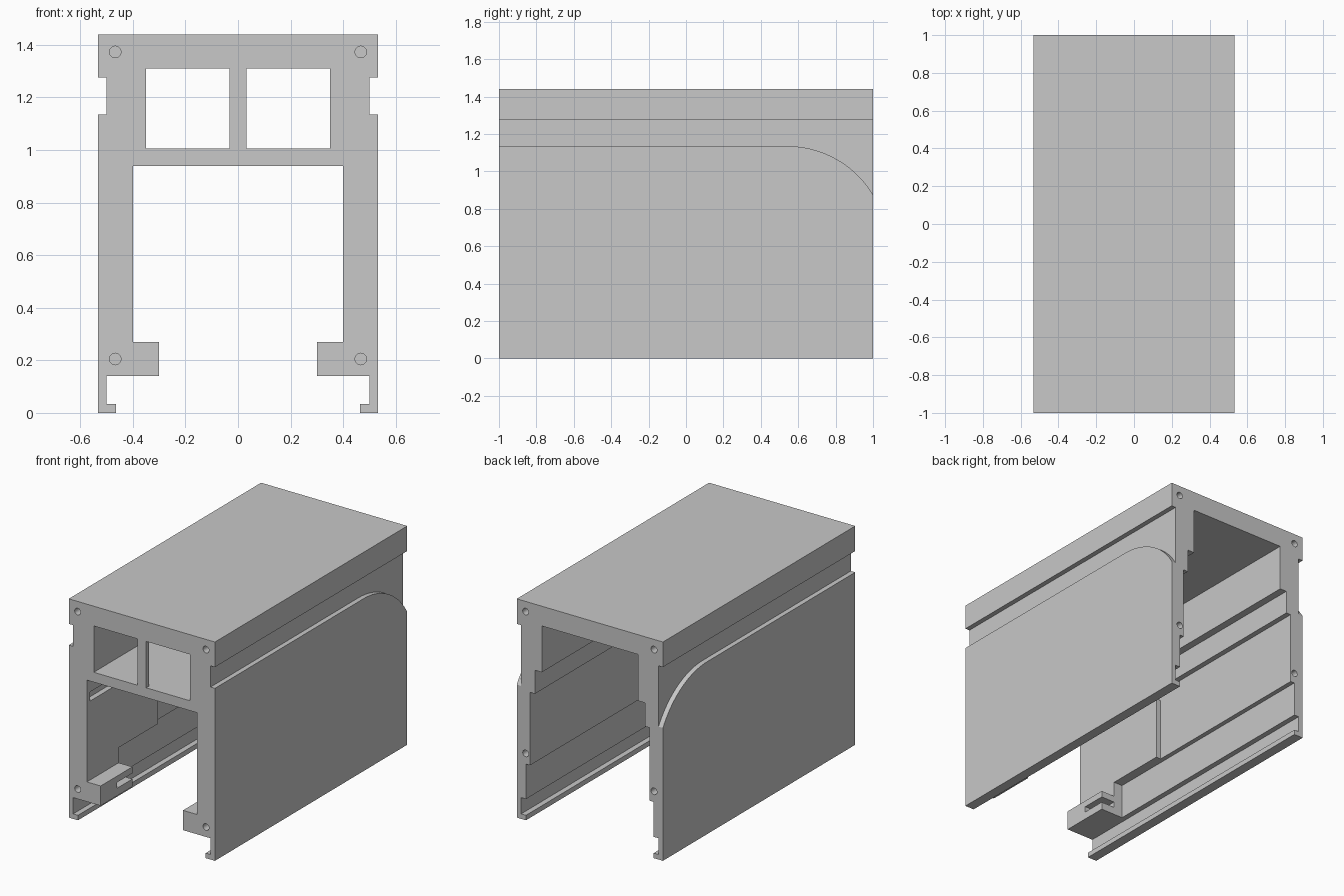
import bpy, bmesh, math
from mathutils import Vector, Matrix

old = bpy.data.objects.get("Cube")
if old:
    bpy.data.objects.remove(old, do_unlink=True)

grey = bpy.data.materials.new("plain grey")
grey.use_nodes = True
colour = (0.58, 0.58, 0.58, 1)
grey.diffuse_color = colour
grey.node_tree.nodes["Principled BSDF"].inputs["Base Color"].default_value = colour


def finish(name, bm):
    bmesh.ops.recalc_face_normals(bm, faces=bm.faces)
    mesh = bpy.data.meshes.new(name)
    bm.to_mesh(mesh)
    bm.free()
    mesh.materials.append(grey)
    obj = bpy.data.objects.new(name, mesh)
    bpy.context.collection.objects.link(obj)
    return obj


def add_prism(bm, points, offset):
    """Extrude a closed outline along an offset."""
    face = bm.faces.new([bm.verts.new(p) for p in points])
    new = bmesh.ops.extrude_face_region(bm, geom=[face], use_keep_orig=True)
    verts = [v for v in new["geom"] if isinstance(v, bmesh.types.BMVert)]
    bmesh.ops.translate(bm, verts=verts, vec=offset)


def add_box(bm, x, y, z):
    outline = [(x[0], y[0], z[0]), (x[1], y[0], z[0]),
               (x[1], y[0], z[1]), (x[0], y[0], z[1])]
    add_prism(bm, outline, Vector((0, y[1] - y[0], 0)))


def both_sides(x):
    return [x, (-x[1], -x[0])]


def box_part(name, x, y, z):
    bm = bmesh.new()
    add_box(bm, x, y, z)
    return finish(name, bm)


# Housing: one constant profile with stepped inner walls and outer grooves
W, G, TOP = 0.532, 0.50, 1.44
half = [(W, TOP), (W, 1.275), (G, 1.275), (G, 1.135), (W, 1.135), (W, 0),
        (0.465, 0), (0.465, 0.033), (G, 0.033), (G, 0.14), (0.465, 0.14),
        (0.465, 0.37), (0.435, 0.37), (0.435, 0.85), (0.40, 0.85),
        (0.40, 1.005), (0.35, 1.005), (0.35, 1.31)]
profile = half + [(-x, z) for x, z in reversed(half)]
bm = bmesh.new()
add_prism(bm, [(x, -1, z) for x, z in profile], Vector((0, 2, 0)))
housing = finish("housing", bm)

# Front shelf and window divider
INNER = -0.26
box_part("front_shelf", (-0.40, 0.40), (-1, INNER), (0.94, 1.005))
box_part("window_divider", (-0.032, 0.032), (-1, -0.97), (1.005, 1.31))

# Wall pads and stop blocks on each side of the front opening
STOP = -0.67
blocks = []
for side, s in (("left", 0), ("right", 1)):
    box_part(side + "_wall_pad", both_sides((0.40, 0.435))[s], (-1, INNER), (0.37, 0.79))
    box_part(side + "_front_strip", both_sides((0.40, 0.435))[s], (-1, -0.97), (0.79, 0.94))
    box_part(side + "_pad_foot", both_sides((0.40, 0.465))[s], (-1, STOP), (0.27, 0.37))
    blocks.append(box_part(side + "_stop_block", both_sides((0.30, 0.465))[s],
                           (-1, STOP), (0.14, 0.27)))

# Cutter: screw holes, rear swept recess and slots in the stop blocks
bm = bmesh.new()
for sx in (-1, 1):
    for y, z in ((-1, 0.205), (-1, 1.373), (1, 0.44), (1, 1.373)):
        place = Matrix.Translation((sx * 0.467, y, z)) @ Matrix.Rotation(math.pi / 2, 4, "X")
        bmesh.ops.create_cone(bm, cap_ends=True, segments=24, radius1=0.022,
                              radius2=0.022, depth=0.24, matrix=place)
R, Y0 = 0.537, 0.54
angles = [math.radians(70 * i / 20) for i in range(21)]
sweep = [(Y0 + R * math.sin(a), 1.135 - R + R * math.cos(a)) for a in angles]
sweep += [(sweep[-1][0], 1.2), (Y0, 1.2)]
for x0, x1 in both_sides((G, 0.6)):
    add_prism(bm, [(x0, y, z) for y, z in sweep], Vector((x1 - x0, 0, 0)))
for x in both_sides((0.28, 0.40)):
    add_box(bm, x, (-0.83, -0.6), (0.19, 0.228))
cutter = finish("cutter", bm)
cutter.hide_render = True

for obj in [housing] + blocks:
    mod = obj.modifiers.new("cuts", "BOOLEAN")
    mod.operation = "DIFFERENCE"
    mod.solver = "EXACT"
    mod.object = cutter
    bpy.ops.object.select_all(action="DESELECT")
    bpy.context.view_layer.objects.active = obj
    obj.select_set(True)
    bpy.ops.object.modifier_apply(modifier=mod.name)
    bpy.ops.object.shade_smooth_by_angle(angle=math.radians(30))
bpy.data.objects.remove(cutter, do_unlink=True)
